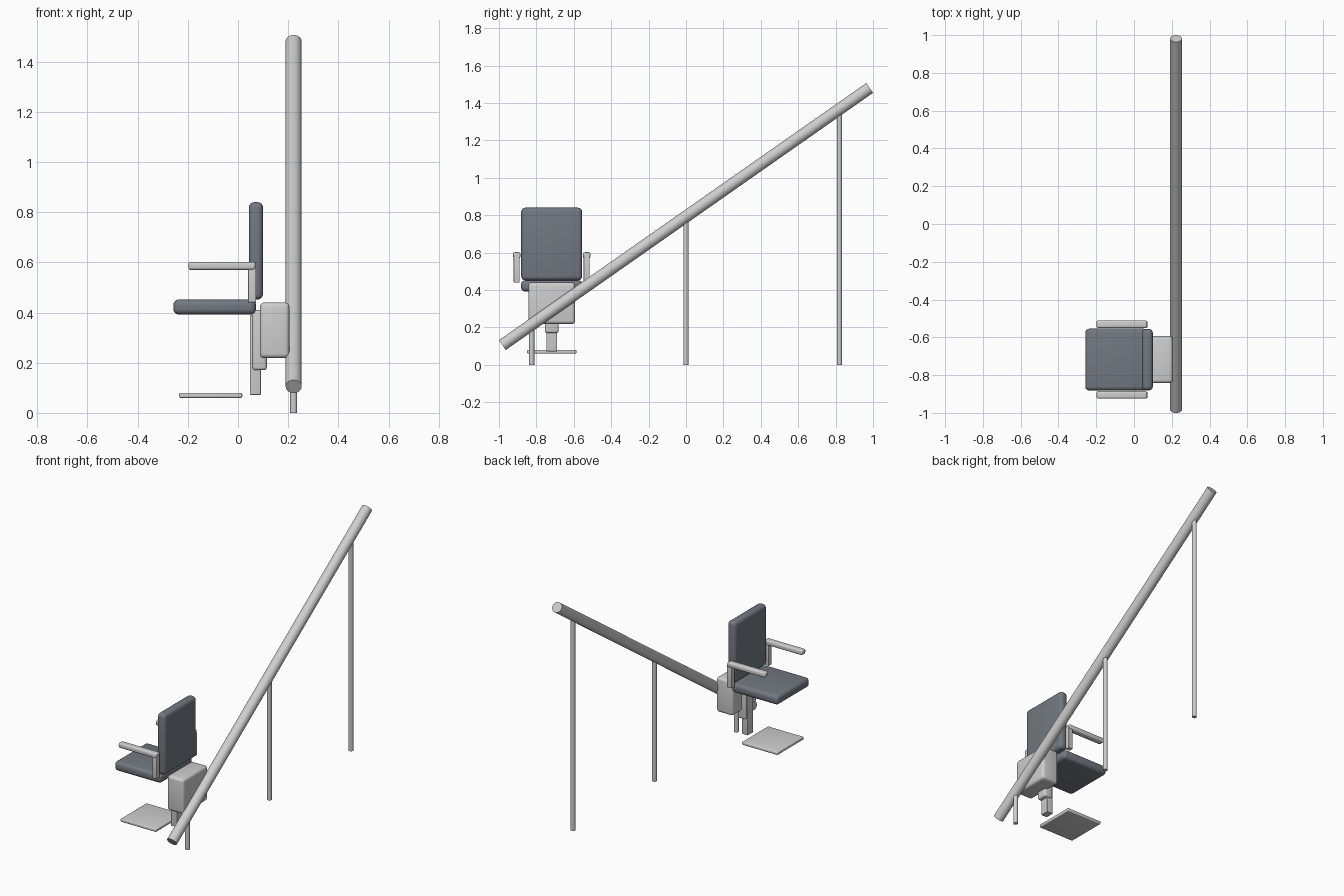
import bpy
import math
from mathutils import Vector

cube = bpy.data.objects.get("Cube")
if cube:
    bpy.data.objects.remove(cube, do_unlink=True)


def material(name, rgb):
    mat = bpy.data.materials.new(name)
    mat.use_nodes = True
    mat.diffuse_color = (*rgb, 1)
    mat.node_tree.nodes["Principled BSDF"].inputs["Base Color"].default_value = (*rgb, 1)
    return mat


LIGHT_GREY = material("light grey", (0.62, 0.62, 0.62))
SLATE = material("slate upholstery", (0.17, 0.19, 0.22))


def box(name, x, y, z, bevel, mat):
    """Rounded box spanning the given (min, max) ranges."""
    spans = (x, y, z)
    bpy.ops.mesh.primitive_cube_add(size=1, location=[(a + b) / 2 for a, b in spans])
    obj = bpy.context.object
    obj.name = name
    obj.scale = [b - a for a, b in spans]
    bpy.ops.object.transform_apply(location=False, rotation=False, scale=True)
    obj.data.materials.append(mat)
    mod = obj.modifiers.new("rounding", "BEVEL")
    mod.width = bevel
    mod.segments = 4
    bpy.ops.object.modifier_apply(modifier=mod.name)
    bpy.ops.object.shade_smooth_by_angle(angle=math.radians(30))
    return obj


def tube(name, start, end, radius, mat):
    """Round bar between two points."""
    start, end = Vector(start), Vector(end)
    axis = end - start
    bpy.ops.mesh.primitive_cylinder_add(
        vertices=32, radius=radius, depth=axis.length, location=(start + end) / 2,
        rotation=axis.to_track_quat("Z", "Y").to_euler())
    obj = bpy.context.object
    obj.name = name
    obj.data.materials.append(mat)
    bpy.ops.object.shade_smooth_by_angle(angle=math.radians(40))
    return obj


# Sloping rail and its floor posts
RAIL_X = 0.222
SLOPE = math.tan(math.radians(35))
RAIL_MID = 0.793


def rail_height(y):
    return RAIL_MID + SLOPE * y


tube("rail", (RAIL_X, -0.982, rail_height(-0.982)),
     (RAIL_X, 0.982, rail_height(0.982)), 0.032, LIGHT_GREY)
for label, y in (("lower", -0.825), ("middle", 0), ("upper", 0.82)):
    tube(label + "_post", (RAIL_X, y, 0), (RAIL_X, y, rail_height(y) - 0.01), 0.014, LIGHT_GREY)

# Carriage, pedestal and footrest
CHAIR_Y = -0.718


def centred(half):
    return (CHAIR_Y - half, CHAIR_Y + half)


box("carriage", (0.087, 0.205), centred(0.125), (0.218, 0.44), 0.018, LIGHT_GREY)
box("pedestal", (0.057, 0.115), centred(0.037), (0.17, 0.41), 0.012, LIGHT_GREY)
box("footrest_stem", (0.048, 0.091), centred(0.028), (0.072, 0.39), 0.002, LIGHT_GREY)
box("footrest", (-0.235, 0.017), centred(0.132), (0.06, 0.08), 0.006, LIGHT_GREY)

# Upholstered seat and backrest
box("seat", (-0.258, 0.072), centred(0.164), (0.392, 0.452), 0.022, SLATE)
box("backrest", (0.043, 0.1), centred(0.163), (0.452, 0.84), 0.022, SLATE)

# Armrests on both sides
for label, side in (("right", -1), ("left", 1)):
    y = CHAIR_Y + side * 0.187
    box(label + "_armrest", (-0.198, 0.07), (y - 0.02, y + 0.02), (0.57, 0.602), 0.01, LIGHT_GREY)
    box(label + "_arm_support", (0.04, 0.072), (y - 0.016, y + 0.016), (0.44, 0.586), 0.003, LIGHT_GREY)
